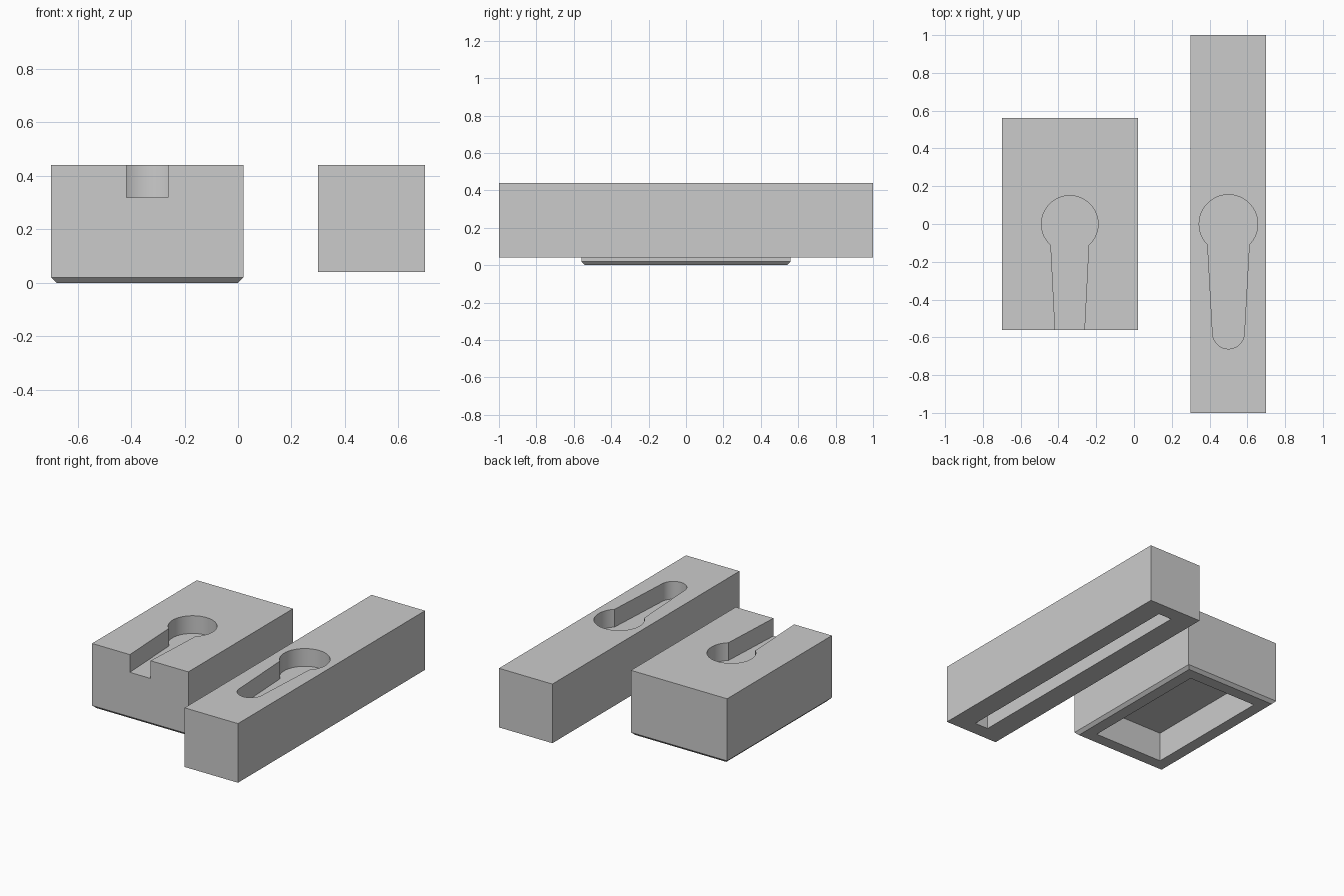
import bpy, bmesh
from math import sin, cos, pi, asin

if "Cube" in bpy.data.objects:
    bpy.data.objects.remove(bpy.data.objects["Cube"])


def prism(name, outline, z0, z1):
    """Extrude a closed outline between two heights."""
    bm = bmesh.new()
    face = bm.faces.new([bm.verts.new((x, y, z0)) for x, y in outline])
    new = bmesh.ops.extrude_face_region(bm, geom=[face])["geom"]
    top = [v for v in new if isinstance(v, bmesh.types.BMVert)]
    bmesh.ops.translate(bm, vec=(0, 0, z1 - z0), verts=top)
    bmesh.ops.recalc_face_normals(bm, faces=bm.faces)
    mesh = bpy.data.meshes.new(name)
    bm.to_mesh(mesh)
    bm.free()
    obj = bpy.data.objects.new(name, mesh)
    bpy.context.collection.objects.link(obj)
    return obj


def rect(x0, x1, y0, y1):
    return [(x0, y0), (x1, y0), (x1, y1), (x0, y1)]


def arc(cx, cy, r, a0, a1, n):
    return [(cx + r * cos(a0 + (a1 - a0) * i / n),
             cy + r * sin(a0 + (a1 - a0) * i / n)) for i in range(n + 1)]


def keyhole(cx, r, neck, tail):
    """Round hole opening into a tapering channel, closed by the tail points."""
    a = asin(neck / r)
    return arc(cx, 0, r, -pi / 2 + a, 1.5 * pi - a, 48) + tail


def carve(obj, cutters):
    for c in cutters:
        c.hide_render = True
        mod = obj.modifiers.new("cut", "BOOLEAN")
        mod.operation, mod.solver, mod.object = "DIFFERENCE", "EXACT", c
    bpy.context.view_layer.update()
    deps = bpy.context.evaluated_depsgraph_get()
    mesh = bpy.data.meshes.new_from_object(obj.evaluated_get(deps))
    obj.modifiers.clear()
    obj.data = mesh
    for c in cutters:
        bpy.data.objects.remove(c)
    bpy.ops.object.select_all(action="DESELECT")
    obj.select_set(True)
    bpy.context.view_layer.objects.active = obj
    bpy.ops.object.shade_smooth_by_angle(angle=0.5)


# Wide block with chamfered lower rim
block = prism("wide_block", rect(-0.70, 0.02, -0.56, 0.56), 0, 0.44)
bm = bmesh.new()
bm.from_mesh(block.data)
rim = [e for e in bm.edges if all(v.co.z < 0.01 for v in e.verts)]
bmesh.ops.bevel(bm, geom=rim, offset=0.02, segments=1, affect="EDGES")
bm.to_mesh(block.data)
bm.free()

# Keyhole channel running out of the front, and underside pocket
carve(block, [
    prism("block_channel_cutter",
          keyhole(-0.34, 0.15, 0.10, [(-0.4155, -0.6), (-0.2645, -0.6)]), 0.32, 0.5),
    prism("block_pocket_cutter", rect(-0.60, -0.08, -0.46, 0.46), -0.1, 0.20),
])

# Long bar with closed keyhole channel and narrow underside groove
bar = prism("long_bar", rect(0.30, 0.70, -1, 1), 0.04, 0.44)
carve(bar, [
    prism("bar_channel_cutter",
          keyhole(0.5, 0.155, 0.11, arc(0.5, -0.577, 0.084, pi, 2 * pi, 24)), 0.32, 0.5),
    prism("bar_groove_cutter", rect(0.45, 0.55, -0.9, 0.9), -0.1, 0.24),
])
